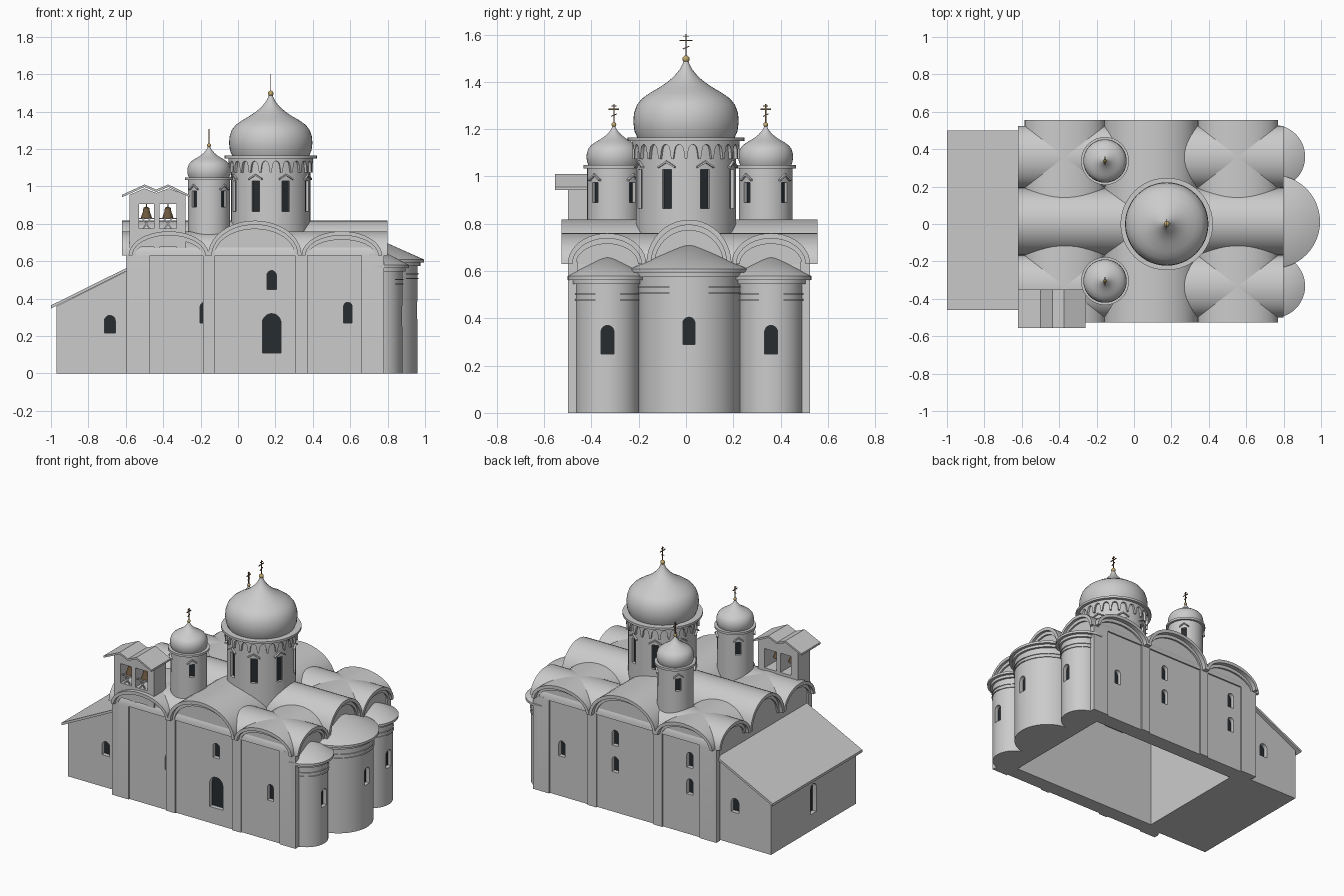
import bpy, bmesh
from math import sin, cos, pi, radians
from mathutils import Matrix, Vector

if "Cube" in bpy.data.objects:
    bpy.data.objects.remove(bpy.data.objects["Cube"])


def material(name, col):
    m = bpy.data.materials.new(name)
    m.diffuse_color = (*col, 1)
    m.use_nodes = True
    m.node_tree.nodes["Principled BSDF"].inputs["Base Color"].default_value = m.diffuse_color
    return m


DARK = material("dark_glass", (0.02, 0.025, 0.03))
GOLD = material("gold", (0.55, 0.4, 0.15))
BRONZE = material("bronze", (0.16, 0.1, 0.05))


def finish(bm, name, mat=None):
    bmesh.ops.recalc_face_normals(bm, faces=bm.faces)
    me = bpy.data.meshes.new(name)
    bm.to_mesh(me)
    bm.free()
    ob = bpy.data.objects.new(name, me)
    bpy.context.collection.objects.link(ob)
    if mat:
        me.materials.append(mat)
    return ob


def prism(bm, poly, axis, lo, hi, M=Matrix()):
    put = {'x': lambda a, b, t: (t, a, b), 'y': lambda a, b, t: (a, t, b), 'z': lambda a, b, t: (a, b, t)}[axis]
    r0, r1 = [[bm.verts.new(M @ Vector(put(a, b, t))) for a, b in poly] for t in (lo, hi)]
    n = len(poly)
    bm.faces.new(r0)
    bm.faces.new(r1[::-1])
    for i in range(n):
        j = (i + 1) % n
        bm.faces.new((r0[i], r0[j], r1[j], r1[i]))


def box(bm, c, s, rot=Matrix()):
    M = Matrix.Translation(c) @ rot.to_4x4() @ Matrix.Diagonal((*s, 1))
    bmesh.ops.create_cube(bm, size=1, matrix=M)


def lathe(bm, prof, c, n=48):
    rings = []
    for r, z in prof:
        k = 1 if r == 0 else n
        rings.append([bm.verts.new((c[0] + r * cos(2 * pi * i / n), c[1] + r * sin(2 * pi * i / n), z)) for i in range(k)])
    for A, B in zip(rings, rings[1:]):
        for i in range(n):
            q = [A[i % len(A)], A[(i + 1) % len(A)], B[(i + 1) % len(B)], B[i % len(B)]]
            bm.faces.new(list(dict.fromkeys(q)))


def arc(c, hw, z0, z1, n=20):
    return [(c - hw * cos(pi * i / n), z0 + (z1 - z0) * sin(pi * i / n)) for i in range(n + 1)]


def cut(target, openings, depth=0.04):
    """openings: (x, y, z0, turn in degrees, width, height, arched)"""
    cb, gb = bmesh.new(), bmesh.new()
    for x, y, z0, turn, w, h, arched in openings:
        M = Matrix.Translation((x, y, z0)) @ Matrix.Rotation(radians(turn), 4, 'Z')
        top = arc(0, w / 2, h - w / 2, h, 10) if arched else [(-w / 2, h), (w / 2, h)]
        poly = [(-w / 2, 0)] + top + [(w / 2, 0)]
        prism(cb, poly, 'y', -0.05, depth, M)
        prism(gb, poly, 'y', depth - 0.012, depth - 0.002, M)
    cutter = finish(cb, "cutter")
    mod = target.modifiers.new("openings", 'BOOLEAN')
    mod.operation, mod.solver, mod.object = 'DIFFERENCE', 'EXACT', cutter
    bpy.context.view_layer.objects.active = target
    bpy.ops.object.modifier_apply(modifier=mod.name)
    bpy.data.objects.remove(cutter)
    finish(gb, target.name + "_glass", DARK)


# bays: centre, half width, crown height
SPRING = 0.63
XB = [(-0.37, 0.215, 0.76), (0.09, 0.25, 0.817), (0.555, 0.215, 0.76)]
YB = [(-0.334, 0.166, 0.76), (0.0125, 0.18, 0.817), (0.359, 0.166, 0.76)]


def wall(name, bays, axis, lo, hi):
    top = []
    for c, hw, cr in bays:
        a = arc(c, hw, SPRING, cr - 0.015)
        top += a[1:] if top else a
    poly = [(top[0][0], 0)] + top + [(top[-1][0], 0)]
    bm = bmesh.new()
    prism(bm, poly, axis, lo, hi)
    return finish(bm, name)


# scalloped walls around a hollow interior
south = wall("south_wall", XB, 'y', -0.49, -0.39)
north = wall("north_wall", XB, 'y', 0.41, 0.515)
wall("east_wall", YB, 'x', 0.66, 0.77)
wall("west_wall", YB, 'x', -0.585, -0.47)
cut(south, [(0.18, -0.49, 0.11, 0, 0.1, 0.21, True), (0.18, -0.49, 0.45, 0, 0.05, 0.1, True),
            (0.587, -0.49, 0.27, 0, 0.045, 0.11, True), (-0.18, -0.49, 0.27, 0, 0.045, 0.11, True)])
cut(north, [(x, 0.515, z, 180, 0.048, 0.105, True)
            for x, z in ((0.57, 0.27), (0.17, 0.27), (0.17, 0.45), (-0.39, 0.27), (-0.39, 0.45))])

# crossing barrel vaults and the arch mouldings under their eaves
vaults, trim = bmesh.new(), bmesh.new()
for bays, axis, lo, hi, w0, w1 in ((XB, 'y', -0.527, 0.557, -0.502, 0.527), (YB, 'x', -0.62, 0.80, -0.597, 0.782)):
    for c, hw, cr in bays:
        prism(vaults, arc(c, hw, SPRING, cr) + arc(c, hw - 0.02, SPRING, cr - 0.022)[::-1], axis, lo, hi)
        band = arc(c, hw - 0.012, SPRING, cr - 0.015) + arc(c, hw - 0.035, SPRING, cr - 0.045)[::-1]
        prism(trim, band, axis, w0, w0 + 0.03)
        prism(trim, band, axis, w1 - 0.03, w1)
finish(vaults, "vault_roofs")
finish(trim, "arch_mouldings")

# pilasters
bm = bmesh.new()
for x, w in ((-0.565, 0.04), (-0.155, 0.066), (0.338, 0.066), (0.735, 0.07)):
    box(bm, (x, -0.485, 0.32), (w, 0.03, 0.64))
    box(bm, (x, 0.51, 0.32), (w, 0.03, 0.64))
for y in (-0.48, 0.505):
    box(bm, (-0.58, y, 0.32), (0.03, 0.04, 0.64))
    box(bm, (0.765, y, 0.32), (0.03, 0.04, 0.64))
finish(bm, "pilasters")

# three eastern apses with conical roofs
for name, y, r, eave, apex, z0, h, w in (("south_apse", -0.332, 0.135, 0.575, 0.67, 0.25, 0.12, 0.055),
                                         ("central_apse", 0.0125, 0.215, 0.605, 0.72, 0.29, 0.115, 0.052),
                                         ("north_apse", 0.36, 0.135, 0.575, 0.67, 0.25, 0.12, 0.055)):
    cx = 0.745
    bm = bmesh.new()
    prism(bm, [(cx + r * cos(a), y + r * sin(a)) for a in (pi * (i / 24 - 0.5) for i in range(25))], 'z', 0, eave)
    cut(finish(bm, name), [(cx + r, y, z0, 90, w, h, True)])
    bm = bmesh.new()
    R = r + 0.035
    lathe(bm, [(0, eave - 0.03), (r + 0.015, eave - 0.03), (r + 0.015, eave - 0.012), (R, eave - 0.012),
               (R, eave + 0.004), (0, apex)], (cx, y))
    for z in (eave - 0.1, eave - 0.075):
        lathe(bm, [(r - 0.01, z), (r + 0.006, z), (r + 0.006, z + 0.006), (r - 0.01, z + 0.006)], (cx, y))
    finish(bm, name + "_roof")

# western annex with lean-to roof
bm = bmesh.new()
prism(bm, [(-0.97, 0), (-0.58, 0), (-0.58, 0.555), (-0.97, 0.36)], 'y', -0.437, 0.475)
cut(finish(bm, "annex"), [(-0.685, -0.437, 0.215, 0, 0.058, 0.095, True), (-0.7, 0.475, 0.215, 180, 0.058, 0.095, True),
                          (-0.97, 0.02, 0.11, -90, 0.06, 0.2, True)])
bm = bmesh.new()
prism(bm, [(-1.0, 0.347), (-0.58, 0.555), (-0.58, 0.572), (-1.0, 0.364)], 'y', -0.46, 0.5)
finish(bm, "annex_roof")

DOME = [(0.205, 0), (0.218, 0.03), (0.223, 0.07), (0.22, 0.105), (0.208, 0.14), (0.187, 0.167), (0.15, 0.193),
        (0.115, 0.213), (0.085, 0.233), (0.06, 0.253), (0.04, 0.274), (0.025, 0.293), (0.014, 0.315), (0.007, 0.34)]


def cupola(name, c, r, z0, z1, s, turns, win, cross):
    # drum with windows
    bm = bmesh.new()
    lathe(bm, [(0, z0), (r, z0), (r, z1), (0, z1)], c)
    wz, ww, wh = win
    spots = [(c[0] + r * sin(radians(t)), c[1] - r * cos(radians(t)), t) for t in turns]
    cut(finish(bm, name + "_drum"), [(x, y, wz, t, ww, wh, False) for x, y, t in spots], 0.03)
    # pediments over the windows and cornice
    bm = bmesh.new()
    a, b = ww * 0.9, wz + wh
    for x, y, t in spots:
        M = Matrix.Translation((x, y, 0)) @ Matrix.Rotation(radians(t), 4, 'Z')
        prism(bm, [(-a, b + 0.005), (0, b + 0.028), (a, b + 0.005), (a, b + 0.013), (0, b + 0.037), (-a, b + 0.013)],
              'y', -0.01, 0.02, M)
    R = r + 0.015 + 0.02 * (s == 1)
    lathe(bm, [(0, z1 - 0.012), (R, z1 - 0.012), (R, z1 + 0.003), (0, z1 + 0.003)], c)
    finish(bm, name + "_trim")
    # onion dome
    bm = bmesh.new()
    lathe(bm, [(p * s, z1 + q * s) for p, q in DOME] + [(0, z1 + 0.345 * s)], c)
    finish(bm, name + "_dome")
    # ball and three-bar cross
    bm = bmesh.new()
    zb = z1 + 0.335 * s
    br = 0.01 + 0.01 * (s - 0.5)
    bmesh.ops.create_uvsphere(bm, u_segments=16, v_segments=10, radius=br, matrix=Matrix.Translation((*c, zb)))
    finish(bm, name + "_ball", GOLD)
    bm = bmesh.new()
    k = cross / 0.105
    box(bm, (*c, zb + cross / 2), (0.005, 0.005, cross))
    box(bm, (*c, zb + 0.078 * k), (0.005, 0.054 * k, 0.005))
    box(bm, (*c, zb + 0.094 * k), (0.005, 0.026 * k, 0.004))
    box(bm, (*c, zb + 0.048 * k), (0.005, 0.03 * k, 0.004), Matrix.Rotation(radians(25), 3, 'X'))
    finish(bm, name + "_cross", BRONZE)


cupola("main", (0.175, 0.0), 0.212, 0.6, 1.162, 1, [22.5 + 45 * i for i in range(8)], (0.865, 0.043, 0.165), 0.105)
for side, y in (("south", -0.305), ("north", 0.337)):
    cupola(side, (-0.155, y), 0.113, 0.6, 1.045, 0.52, [45, 135, 225, 315], (0.89, 0.034, 0.085), 0.088)

# blind arcade around the main drum
bm = bmesh.new()
N, K = 24, 12
rings = []
for i in range(N * K):
    t, a = i % K, 2 * pi * i / (N * K)
    u = (t - K / 2) / (K / 2 - 2)
    z = 1.075 if abs(u) > 1 else 1.11 + 0.025 * (1 - u * u) ** 0.5
    rings.append([bm.verts.new((0.175 + r * cos(a), r * sin(a), h)) for r, h in ((0.205, z), (0.226, z), (0.226, 1.155))])
for A, B in zip(rings, rings[1:] + rings[:1]):
    for j in (0, 1):
        bm.faces.new((A[j], B[j], B[j + 1], A[j + 1]))
finish(bm, "drum_arcade")

# belfry: piers, lintel, twin-gabled roof, timber braces and bells
bm = bmesh.new()
for x, w in ((-0.555, 0.05), (-0.435, 0.03), (-0.305, 0.05)):
    box(bm, (x, -0.435, 0.81), (w, 0.13, 0.28))
box(bm, (-0.43, -0.435, 0.725), (0.3, 0.13, 0.1))
prism(bm, [(-0.58, 0.905), (-0.28, 0.905), (-0.28, 0.955), (-0.37, 0.99), (-0.437, 0.965), (-0.5, 0.99), (-0.58, 0.955)],
      'y', -0.5, -0.37)
finish(bm, "belfry")
bm = bmesh.new()
z = [(-0.62, 0.955), (-0.5, 1.01), (-0.437, 0.983), (-0.373, 1.01), (-0.26, 0.955)]
prism(bm, z + [(x, h - 0.013) for x, h in z[::-1]], 'y', -0.555, -0.35)
finish(bm, "belfry_roof")
bells, frame = bmesh.new(), bmesh.new()
for x in (-0.49, -0.375):
    lathe(bells, [(0, 0.833), (0.03, 0.828), (0.026, 0.845), (0.019, 0.862), (0.016, 0.885), (0, 0.893)], (x, -0.45), 20)
    box(bells, (x, -0.45, 0.9), (0.006, 0.006, 0.03))
    for a in (35, -35):
        box(frame, (x, -0.485, 0.8), (0.007, 0.007, 0.075), Matrix.Rotation(radians(a), 3, 'Y'))
    box(frame, (x, -0.485, 0.828), (0.1, 0.007, 0.007))
finish(bells, "bells", BRONZE)
finish(frame, "belfry_braces")

bpy.ops.object.select_all(action='SELECT')
bpy.context.view_layer.objects.active = bpy.data.objects["main_dome"]
bpy.ops.object.shade_smooth_by_angle(angle=radians(30))
